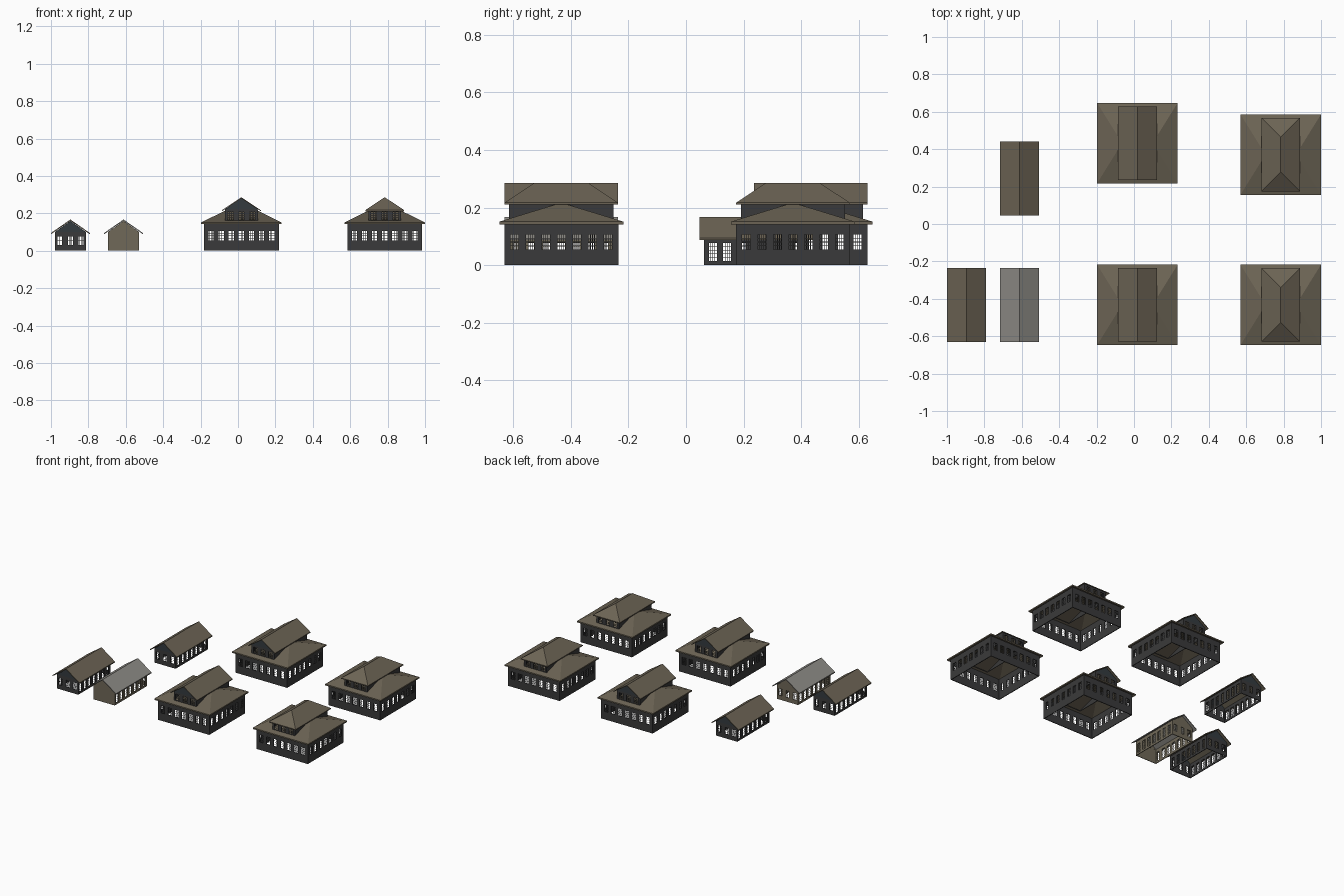
import bpy, bmesh

if "Cube" in bpy.data.objects:
    bpy.data.objects.remove(bpy.data.objects["Cube"])


def material(name, rgb):
    m = bpy.data.materials.new(name)
    m.diffuse_color = (*rgb, 1)
    m.use_nodes = True
    m.node_tree.nodes["Principled BSDF"].inputs["Base Color"].default_value = m.diffuse_color
    return m


ROOF = material("brown shingle", (0.15, 0.127, 0.09))
WALL = material("dark wall", (0.042, 0.042, 0.043))
GABLE = material("blue black gable", (0.034, 0.043, 0.049))
GREY = material("grey roof", (0.27, 0.262, 0.24))
TAN = material("tan wall", (0.16, 0.14, 0.098))


def finish(bm, name, mat, loc, thick=0.0):
    me = bpy.data.meshes.new(name)
    bm.to_mesh(me)
    bm.free()
    ob = bpy.data.objects.new(name, me)
    ob.location = (loc[0], loc[1], 0)
    me.materials.append(mat)
    bpy.context.collection.objects.link(ob)
    if thick:
        s = ob.modifiers.new("thickness", 'SOLIDIFY')
        s.thickness = thick
        s.offset = -1
    return ob


def roof(name, loc, hl, hw, z0, z1, inset, along_x, t, mat):
    """Hip roof (inset > 0) or gable roof (inset 0); ridge runs along hl."""
    bm = bmesh.new()

    def pt(l, w, z):
        return bm.verts.new((l, w, z) if along_x else (w, l, z))
    layers = []
    for d in (0, t):
        layers.append([pt(-hl, -hw, z0 - d), pt(hl, -hw, z0 - d), pt(hl, hw, z0 - d),
                       pt(-hl, hw, z0 - d), pt(-hl + inset, 0, z1 - d), pt(hl - inset, 0, z1 - d)])
    slopes = [(0, 1, 5, 4), (2, 3, 4, 5)]
    rim = [(0, 1), (2, 3)]
    if inset:
        slopes += [(1, 2, 5), (3, 0, 4)]
        rim += [(1, 2), (3, 0)]
    else:
        rim += [(1, 5), (5, 2), (3, 4), (4, 0)]
    top, low = layers
    for f in slopes:
        bm.faces.new([top[i] for i in f])
        bm.faces.new([low[i] for i in reversed(f)])
    for a, b in rim:
        bm.faces.new((top[a], low[a], low[b], top[b]))
    bmesh.ops.recalc_face_normals(bm, faces=bm.faces)
    return finish(bm, name, mat, loc)


def walls(name, loc, hx, hy, z0, z1, ends, sides, mat, skip_front=False):
    """Four hollow walls with open windows and lattices.
    ends / sides = (count, pitch, width, sill, head)."""
    bm, lat = bmesh.new(), bmesh.new()
    none = (0, 0, 0, ends[3], ends[4])
    zs = sorted({z0, z1, ends[3], ends[4], sides[3], sides[4]})
    faces = [((0, -hy), (1, 0), hx, none if skip_front else ends), ((hx, 0), (0, 1), hy, sides),
             ((0, hy), (-1, 0), hx, ends), ((-hx, 0), (0, -1), hy, sides)]
    for mid, d, h, (n, pitch, w, sill, head) in faces:
        def quad(b, u0, u1, a, c, back=0.0):
            p = [(mid[0] + d[0] * u - d[1] * back, mid[1] + d[1] * u + d[0] * back, z)
                 for u, z in ((u0, a), (u1, a), (u1, c), (u0, c))]
            b.faces.new([b.verts.new(q) for q in p])
        centres = [(i - (n - 1) / 2) * pitch for i in range(n)]
        us = sorted([-h, h] + [c + s * w / 2 for c in centres for s in (-1, 1)])
        for i in range(len(us) - 1):
            for a, c in zip(zs, zs[1:]):
                if not (i % 2 == 1 and sill <= a and c <= head):
                    quad(bm, us[i], us[i + 1], a, c)
        # window lattice, set slightly back
        for c in centres:
            for k in (-1, 0, 1):
                u = c + k * w / 4
                quad(lat, u - 0.001, u + 0.001, sill, head, 0.003)
            rows = max(3, round((head - sill) / 0.012))
            for k in range(1, rows):
                z = sill + (head - sill) * k / rows
                quad(lat, c - w / 2, c + w / 2, z - 0.001, z + 0.001, 0.003)
    bmesh.ops.remove_doubles(bm, verts=bm.verts, dist=1e-5)
    finish(bm, name, mat, loc, 0.005)
    if lat.faces:
        finish(lat, name + "_window_lattice", mat, loc)


def gables(name, loc, hx, hy, z0, z1, mat):
    bm = bmesh.new()
    for s in (-1, 1):
        bm.faces.new([bm.verts.new(p) for p in
                      ((s * hx, s * -0 + s * hy, z0), (0, s * hy, z1), (-s * hx, s * hy, z0))])
    bmesh.ops.recalc_face_normals(bm, faces=bm.faces)
    for f in bm.faces:
        if f.normal.y * f.calc_center_median().y < 0:
            f.normal_flip()
    finish(bm, name, mat, loc, 0.004)


def small_house(name, loc, wall, gable, top, plain):
    walls(name + "_walls", loc, 0.083, 0.18, 0, 0.1,
          (3, 0.057, 0.026, 0.03, 0.077), (7, 0.05, 0.028, 0.014, 0.077), wall, plain)
    gables(name + "_gables", loc, 0.083, 0.18, 0.1, 0.159, gable)
    roof(name + "_roof", loc, 0.197, 0.104, 0.095, 0.167, 0, False, 0.007, top)


def large_house(name, loc, hipped):
    # ground floor
    row = (7, 0.054, 0.028, 0.055, 0.106)
    walls(name + "_lower_walls", loc, 0.2, 0.198, 0, 0.146, row, row, WALL)
    roof(name + "_lower_roof", loc, 0.2155, 0.2155, 0.151, 0.217, 0.134, True, 0.009, ROOF)
    # upper floor
    walls(name + "_upper_walls", loc, 0.088, 0.181, 0.152, 0.221,
          (3, 0.058, 0.03, 0.165, 0.208), (0, 0, 0, 0.165, 0.208), WALL)
    if not hipped:
        gables(name + "_gables", loc, 0.088, 0.181, 0.221, 0.28, GABLE)
    roof(name + "_upper_roof", loc, 0.197, 0.104, 0.217, 0.286,
         0.104 if hipped else 0, False, 0.006, ROOF)


# three small houses
small_house("west_house", (-0.896, -0.433), WALL, GABLE, ROOF, False)
small_house("pale_house", (-0.612, -0.433), TAN, TAN, GREY, True)
small_house("north_house", (-0.612, 0.243), WALL, GABLE, ROOF, False)

# four large houses
large_house("gabled_hall_front", (0.018, -0.4325), False)
large_house("gabled_hall_back", (0.018, 0.4325), False)
large_house("hipped_hall_front", (0.7845, -0.4325), True)
large_house("hipped_hall_back", (0.7845, 0.371), True)
